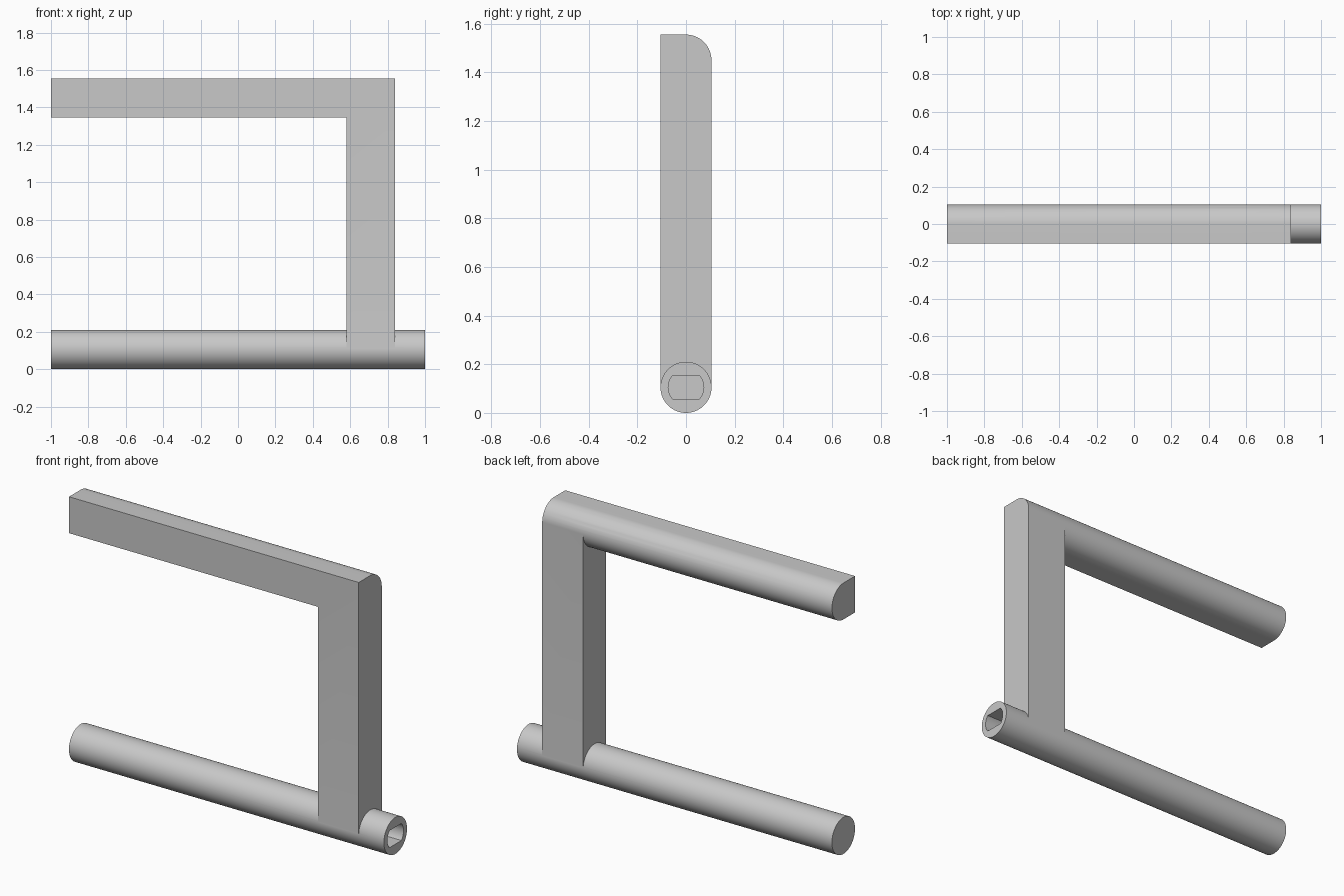
import bpy, bmesh, math

R = 0.105            # tube radius and tube axis height
W = 0.1045           # half depth of the frame
TOP = 1.555          # top of the frame
INNER, OUTER = 0.58, 0.84   # sides of the upright

if "Cube" in bpy.data.objects:
    bpy.data.objects.remove(bpy.data.objects["Cube"], do_unlink=True)

grey = bpy.data.materials.new("plain grey")
grey.use_nodes = True
grey.diffuse_color = (0.58, 0.58, 0.58, 1)
grey.node_tree.nodes["Principled BSDF"].inputs["Base Color"].default_value = grey.diffuse_color


def arc(cy, cz, r, start, end, steps):
    """Points in the y-z plane, angles in degrees."""
    angles = [math.radians(start + (end - start) * i / steps) for i in range(steps + 1)]
    return [(cy + r * math.cos(a), cz + r * math.sin(a)) for a in angles]


def extrude_x(name, profile, x0, x1):
    """Solid made by sweeping a y-z profile along x."""
    bm = bmesh.new()
    face = bm.faces.new([bm.verts.new((x0, y, z)) for y, z in profile])
    swept = bmesh.ops.extrude_face_region(bm, geom=[face])["geom"]
    bmesh.ops.translate(bm, vec=(x1 - x0, 0, 0),
                        verts=[v for v in swept if isinstance(v, bmesh.types.BMVert)])
    bmesh.ops.recalc_face_normals(bm, faces=bm.faces[:])
    mesh = bpy.data.meshes.new(name)
    bm.to_mesh(mesh)
    bm.free()
    mesh.materials.append(grey)
    obj = bpy.data.objects.new(name, mesh)
    bpy.context.collection.objects.link(obj)
    return obj


def combine(target, other, operation):
    """Apply an exact boolean and drop the second solid."""
    mod = target.modifiers.new(operation.lower(), 'BOOLEAN')
    mod.operation, mod.solver, mod.object = operation, 'EXACT', other
    bpy.context.view_layer.objects.active = target
    bpy.ops.object.modifier_apply(modifier=mod.name)
    bpy.data.objects.remove(other, do_unlink=True)


# Round lower tube
frame = extrude_x("bracket_frame", arc(0, R, R, 0, 360, 96)[:-1], -1, 1)

# Upright with its back top edge rounded
upright = extrude_x("upright", [(-W, R), (W, R)] + arc(0, TOP - W, W, 0, 90, 24)
                    + [(-W, TOP)], INNER, OUTER)

# Upper arm: square at the front, half round at the back
arm = extrude_x("upper_arm", arc(0, TOP - W, W, -90, 90, 48)
                + [(-W, TOP), (-W, TOP - 2 * W)], -1, INNER)

# Socket with two flats in the tube's left end
half = math.degrees(math.asin(0.049 / 0.073))
socket = extrude_x("socket_cutter", arc(0, R, 0.073, -half, half, 12)
                   + arc(0, R, 0.073, 180 - half, 180 + half, 12), 0.6, 1.1)

combine(upright, arm, 'UNION')
combine(frame, upright, 'UNION')
combine(frame, socket, 'DIFFERENCE')

# Smooth the round surfaces, keep the edges crisp
bpy.ops.object.select_all(action='DESELECT')
frame.select_set(True)
bpy.context.view_layer.objects.active = frame
bpy.ops.object.shade_smooth_by_angle(angle=math.radians(25))
